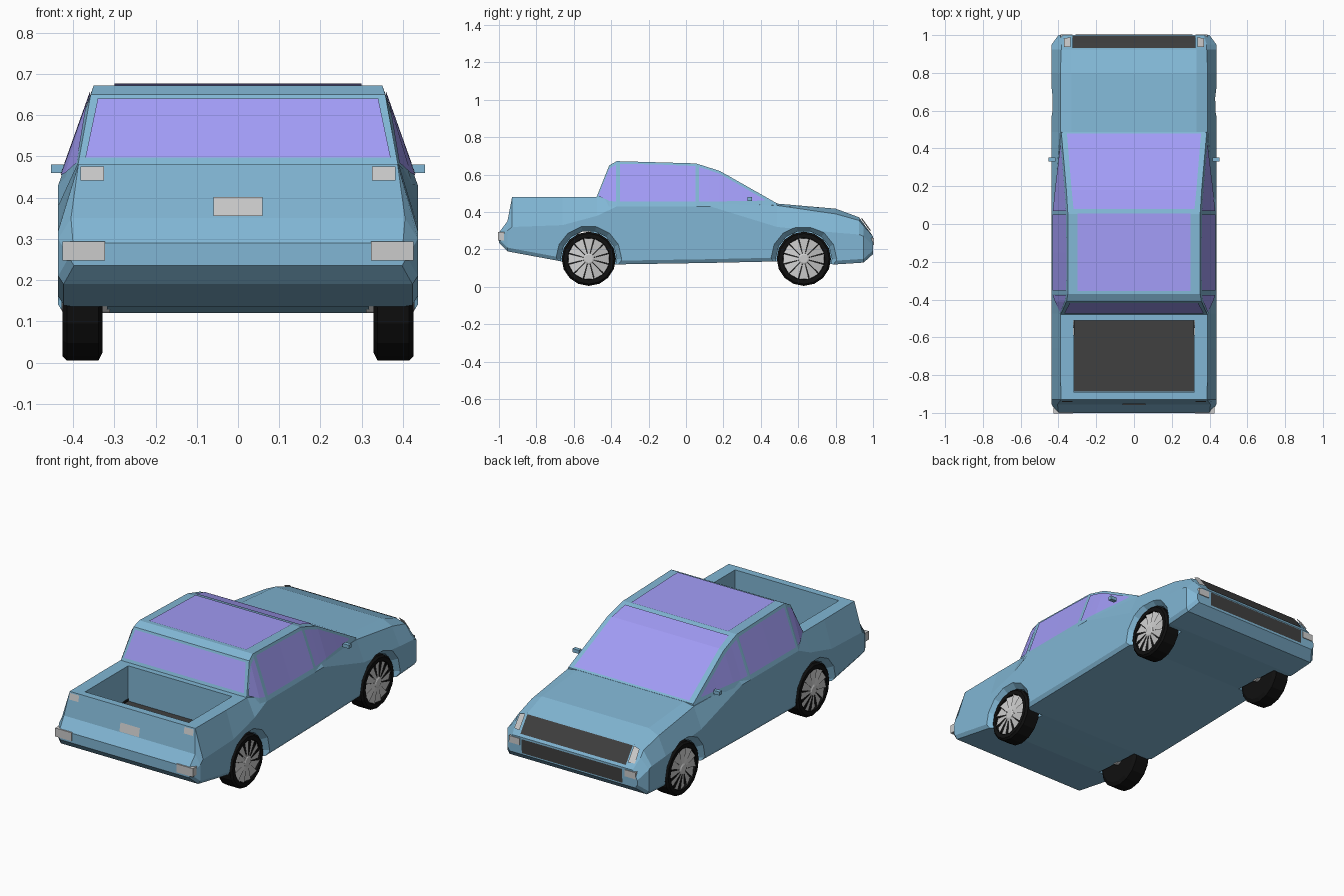
import bpy, bmesh, math
from mathutils import Vector

if "Cube" in bpy.data.objects:
    bpy.data.objects.remove(bpy.data.objects["Cube"])


def material(name, rgb):
    m = bpy.data.materials.new(name)
    m.diffuse_color = (*rgb, 1)
    m.use_nodes = True
    m.node_tree.nodes["Principled BSDF"].inputs["Base Color"].default_value = m.diffuse_color
    return m


BLUE = material("blue paint", (0.22, 0.47, 0.66))
GLASS = material("violet glass", (0.36, 0.33, 0.92))
DARK = material("dark trim", (0.05, 0.05, 0.05))
RUBBER = material("rubber", (0.005, 0.005, 0.005))


def make(name, verts, faces, mat=None, fix=True):
    me = bpy.data.meshes.new(name)
    me.from_pydata(verts, [], faces)
    if fix:
        bm = bmesh.new()
        bm.from_mesh(me)
        bmesh.ops.recalc_face_normals(bm, faces=bm.faces)
        bm.to_mesh(me)
        bm.free()
    ob = bpy.data.objects.new(name, me)
    bpy.context.collection.objects.link(ob)
    if mat:
        me.materials.append(mat)
    return ob


def loft(name, rings, mat=None, caps=True):
    n = len(rings[0])
    verts = [p for r in rings for p in r]
    faces = [(i * n + j, i * n + (j + 1) % n, (i + 1) * n + (j + 1) % n, (i + 1) * n + j)
             for i in range(len(rings) - 1) for j in range(n)]
    if caps:
        faces += [tuple(range(n)), tuple(range((len(rings) - 1) * n, len(rings) * n))]
    return make(name, verts, faces, mat)


def mirrored(half):
    return half + [(-x, y, z) for x, y, z in reversed(half)]


def lathe(name, profile, cy, cz, seg, mat=None, side=1):
    # profile of (x, radius) turned about an axle parallel to x
    rings = [[(side * x, cy + r * math.cos(2 * math.pi * k / seg), cz + r * math.sin(2 * math.pi * k / seg))
              for k in range(seg)] for x, r in profile]
    return loft(name, rings, mat)


def box(name, x0, x1, y0, y1, z0, z1, mat=None):
    ring = lambda z: [(x0, y0, z), (x1, y0, z), (x1, y1, z), (x0, y1, z)]
    return loft(name, [ring(z0), ring(z1)], mat)


def strip(name, pairs, mat):
    # ribbon of quads between two edges
    verts = [p for pair in pairs for p in pair]
    return make(name, verts, [(2 * i, 2 * i + 1, 2 * i + 3, 2 * i + 2) for i in range(len(pairs) - 1)], mat, False)


def cut(target, cutter):
    mod = target.modifiers.new("cut", "BOOLEAN")
    mod.operation = "DIFFERENCE"
    mod.solver = "EXACT"
    mod.object = cutter
    bpy.context.view_layer.objects.active = target
    bpy.ops.object.modifier_apply(modifier=mod.name)
    bpy.data.objects.remove(cutter)


def lerp_table(table, t):
    for (a, *va), (b, *vb) in zip(table, table[1:]):
        if t <= b:
            f = (t - a) / (b - a)
            return [p + (q - p) * f for p, q in zip(va, vb)]
    return table[-1][1:]


# Lower body: y, side x, bottom z, shoulder z, top edge x, top edge z, crown z
BODY = [(-1.0, .41, .235, .255, .40, .29, .29), (-.955, .436, .19, .30, .405, .35, .35),
        (-.93, .436, .185, .32, .387, .48, .48), (-.66, .436, .135, .33, .39, .48, .48),
        (-.475, .436, .125, .38, .39, .48, .48), (-.37, .436, .12, .43, .42, .45, .45),
        (.13, .436, .128, .43, .42, .45, .45), (.487, .436, .136, .32, .39, .435, .445),
        (.80, .436, .12, .29, .39, .39, .418), (.925, .436, .128, .28, .385, .355, .372),
        (.95, .436, .13, .27, .385, .325, .338), (1.0, .40, .175, .22, .37, .27, .27)]
body = loft("body", [mirrored([(.97 * x, y, z0), (x, y, z0 + .02), (x, y, zs), (xt, y, zt), (.33, y, zc)])
                     for y, x, z0, zs, xt, zt, zc in BODY], BLUE)

# Wheel wells with angled arch lips, and the open bed
WHEELS_Y = (-.52, .63)
for y in WHEELS_Y:
    for s in (1, -1):
        cut(body, lathe("well_cutter", [(.318, .15), (.405, .15), (.437, .177), (.47, .18)], y, .15, 14, None, s))
cut(body, box("bed_cutter", -.32, .32, -.89, -.51, .28, .6))
box("bed_floor", -.318, .318, -.888, -.512, .275, .285, DARK)

# Cabin: y, base x, top x, top z
CABIN = [(-.478, .392, .388, .48), (-.41, .424, .357, .65), (-.37, .436, .35, .672),
         (.053, .436, .35, .66), (.18, .424, .358, .62), (.487, .388, .385, .446)]
ZB = .43
loft("cabin", [mirrored([(xb, y, ZB), (xt, y, zt)]) for y, xb, xt, zt in CABIN], BLUE)


def side_point(s, y, z):
    xb, xt, zt = lerp_table(CABIN, y)
    return (s * (xb + (xt - xb) * (z - ZB) / (zt - ZB) + .004), y, z)


# Side windows: columns of y, low z, high z
SIDE = {"quarter_window": [(-.467, .485, .49), (-.41, .46, .632), (-.375, .455, .652)],
        "rear_door_window": [(-.352, .455, .658), (-.15, .455, .654), (.05, .455, .646)],
        "front_door_window": [(.07, .455, .64), (.12, .455, .625), (.18, .457, .604), (.3, .459, .536), (.42, .461, .467)]}
for name, cols in SIDE.items():
    for s in (1, -1):
        strip(name, [(side_point(s, y, a), side_point(s, y, b)) for y, a, b in cols][::s], GLASS)

# Windshield, roof glass and rear window: y, half width
TOP = {"windshield": [(.08, .32), (.18, .33), (.48, .355)],
       "roof_glass": [(-.355, .30), (.055, .30)],
       "rear_window": [(-.475, .37), (-.418, .34)]}
for name, cols in TOP.items():
    rows = []
    for y, x in cols:
        z = lerp_table(CABIN, y)[2] + (.01 if name == "rear_window" else .005)
        rows.append(((-x, y, z), (x, y, z)))
    strip(name, rows[::-1], GLASS)

# Tail lights, plate and front trim follow the end faces: z, y
TAIL = [(.23, -1.004), (.29, -1.004), (.35, -.96), (.48, -.935)]
NOSE = [(.17, 1.0), (.18, 1.004), (.27, 1.005), (.338, .957), (.372, .931)]


def end_panel(name, table, x0, x1, z0, z1, mat=None):
    rows = [((x0, lerp_table(table, z)[0], z), (x1, lerp_table(table, z)[0], z))
            for z in sorted({z0, z1} | {z for z, _ in table if z0 < z < z1})]
    strip(name, rows if table is NOSE else rows[::-1], mat)


end_panel("plate", TAIL, -.06, .06, .355, .402)
end_panel("upper_grille", NOSE, -.325, .325, .285, .37, DARK)
end_panel("lower_grille", NOSE, -.31, .31, .185, .262, DARK)
for s in (1, -1):
    def pair(a, b):
        return sorted((s * a, s * b))
    end_panel("tail_light", TAIL, *pair(.325, .382), .441, .475)
    box("bumper_light", *pair(.323, .425), -1.004, -.97, .247, .294)
    # Headlights sit on the nose corners
    strip("headlight", [((s * .335, .99, .30), (s * .372, .982, .30)),
                        ((s * .335, .937, .373), (s * .37, .937, .363))][::s], None)
    box("fog_light", *pair(.325, .39), .97, 1.004, .225, .262)
    # Mirrors
    box("side_mirror", *pair(.415, .453), .33, .352, .46, .48, BLUE)

# Wheels: tyre, hub and pleated spoked rim
TYRE = [(.328, .03), (.328, .125), (.338, .145), (.415, .145), (.425, .135), (.425, .113), (.405, .11), (.405, .02)]
for y in WHEELS_Y:
    for s in (1, -1):
        lathe("tyre", TYRE, y, .15, 16, RUBBER, s)
        lathe("hub", [(.31, .03), (.424, .03), (.428, .022)], y, .15, 12, None, s)
        verts, faces = [], []
        for k in range(12):
            a = 2 * math.pi * k / 12
            w = math.pi / 12 * .92
            i = len(verts)
            for r, d, x in ((.025, -w, .424), (.025, w, .424), (.112, w, .424), (.112, -w, .412)):
                verts.append((s * x, y + r * math.cos(a + d), .15 + r * math.sin(a + d)))
            q = (i, i + 1, i + 2, i + 3)
            faces.append(q[::-1] if s > 0 else q)
        make("rim_spokes", verts, faces, None, False)
